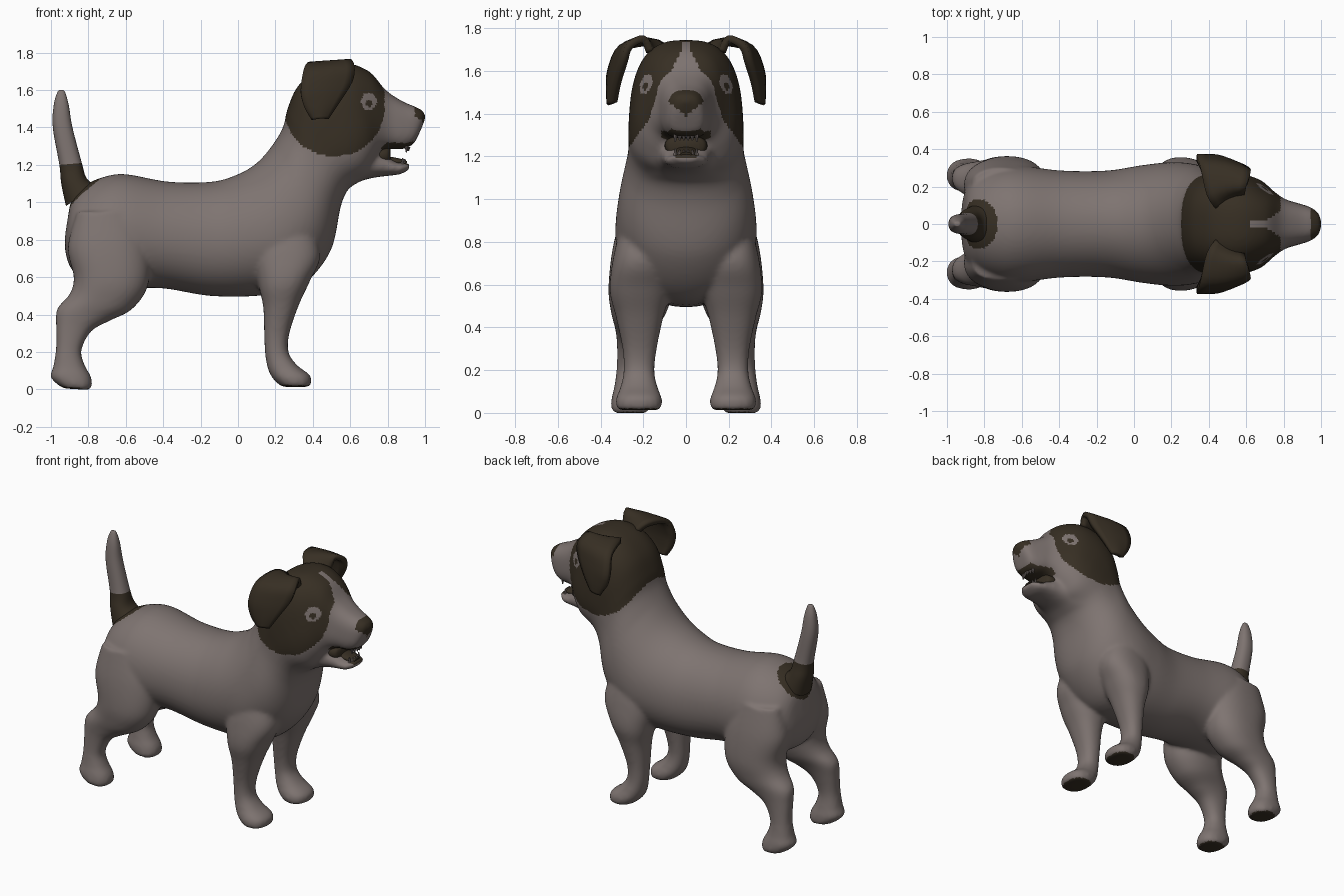
import bpy, bmesh, math
from mathutils import Vector

cube = bpy.data.objects.get("Cube")
if cube:
    bpy.data.objects.remove(cube)


def material(name, rgb):
    m = bpy.data.materials.new(name)
    m.use_nodes = True
    m.diffuse_color = (*rgb, 1)
    m.node_tree.nodes["Principled BSDF"].inputs["Base Color"].default_value = (*rgb, 1)
    return m


COAT, BROWN = 0, 1
MATS = [material("pale coat", (0.21, 0.175, 0.165)),
        material("dark brown", (0.038, 0.028, 0.017))]


def smooth_rows(rows, steps):
    """Catmull-Rom interpolation of rows of numbers."""
    out = []
    for i in range(len(rows) - 1):
        a, b, c, d = (rows[max(i - 1, 0)], rows[i], rows[i + 1],
                      rows[min(i + 2, len(rows) - 1)])
        for k in range(steps):
            t = k / steps
            out.append([q + t * (r - p + t * (2 * p - 5 * q + 4 * r - s
                        + t * (3 * (q - r) + s - p))) / 2
                        for p, q, r, s in zip(a, b, c, d)])
    return out + [list(rows[-1])]


def paint(ob, rule):
    """Colour each face by a rule on its centre and normal."""
    for m in MATS:
        ob.data.materials.append(m)
    for f in ob.data.polygons:
        f.material_index = rule(f.center, f.normal)
    bpy.ops.object.shade_smooth_by_angle(angle=math.radians(50))


def make_object(name, bm):
    bmesh.ops.recalc_face_normals(bm, faces=bm.faces)
    mesh = bpy.data.meshes.new(name)
    bm.to_mesh(mesh)
    bm.free()
    ob = bpy.data.objects.new(name, mesh)
    bpy.context.collection.objects.link(ob)
    bpy.ops.object.select_all(action='DESELECT')
    ob.select_set(True)
    bpy.context.view_layer.objects.active = ob
    return ob


def loft(bm, rows, side=1, power=lambda x: 2.3, taper=0, steps=6, sides=40):
    """Each row: one edge (x, z), opposite edge (x, z), half width, y shift."""
    rings = []
    for ax, az, bx, bz, w, *dy in smooth_rows(rows, steps):
        mid = Vector(((ax + bx) / 2, side * dy[0] if dy else 0, (az + bz) / 2))
        half = Vector(((ax - bx) / 2, 0, (az - bz) / 2))
        ring = []
        for k in range(sides):
            t = math.tau * k / sides
            c, s = (math.copysign(abs(v) ** (2 / power(mid.x)), v)
                    for v in (math.cos(t), math.sin(t)))
            ring.append(bm.verts.new(
                mid + half * c + Vector((0, w * s * (1 - taper * c), 0))))
        rings.append(ring)
    for a, b in zip(rings, rings[1:]):
        for k in range(sides):
            n = (k + 1) % sides
            bm.faces.new((a[k], a[n], b[n], b[k]))
    bm.faces.new(rings[0])
    bm.faces.new(rings[-1])


def body_rule(c, n):
    x, y, z = c.x, abs(c.y), c.z
    # nose
    if x > 0.945 and z > 1.39 + y * 0.8:
        return BROWN
    # lips and jaw rim
    if x > 0.765 and (1.245 - (x - 0.77) * 0.35 < z < 1.288
                      or (n.z < -0.6 and 1.25 < z < 1.33)):
        return BROWN
    # paw pads
    if z < 0.03 and n.z < -0.8:
        return BROWN
    # eyes: pale oval with a dark pupil
    ex, ez = x - 0.70, z - 1.54
    if y > 0.1 and (ex / 0.042) ** 2 + (ez / 0.048) ** 2 < 1:
        return BROWN if ex * ex + (ez + 0.012) ** 2 < 0.0003 else COAT
    # head patch with a pale blaze
    blaze = x > 0.62 and y < min(0.015 + max(0, 1.71 - z) * 0.5, 0.07)
    patch = ((x - 0.515) / 0.27) ** 2 + ((z - 1.51) / 0.265) ** 2 < 1
    crown = z > 1.52 and x < 0.785
    if (patch or crown) and not blaze:
        return BROWN
    # patch round the tail
    if (c - Vector((-0.86, 0, 1.08))).length < 0.14:
        return BROWN
    return COAT


# torso, neck and upper head in one run, rounder behind and squarer in the skull
body = bmesh.new()
loft(body, [
    (-.90, .98, -.925, .82, .05), (-.88, 1.03, -.92, .72, .17),
    (-.82, 1.09, -.87, .62, .25), (-.72, 1.135, -.72, .55, .305),
    (-.60, 1.15, -.60, .54, .31), (-.37, 1.11, -.40, .54, .285),
    (-.14, 1.11, -.15, .50, .285), (0, 1.15, .10, .50, .315),
    (.10, 1.21, .32, .54, .33), (.18, 1.30, .49, .73, .312),
    (.24, 1.40, .55, .98, .275), (.265, 1.50, .59, 1.07, .268),
    (.32, 1.62, .64, 1.115, .268), (.43, 1.715, .69, 1.15, .26),
    (.57, 1.745, .73, 1.21, .232), (.70, 1.70, .77, 1.27, .175),
    (.79, 1.60, .82, 1.285, .132), (.88, 1.54, .88, 1.285, .11),
    (.95, 1.51, .935, 1.31, .09), (.99, 1.487, .965, 1.36, .066),
    (1.003, 1.455, .987, 1.41, .028)],
    power=lambda x: 2.1 + 0.7 * min(1, max(0, (x - 0.35) / 0.15)),
    taper=0.06, steps=8, sides=64)

# lower jaw running back into the throat
loft(body, [
    (.54, 1.26, .57, 1.06, .21), (.64, 1.27, .65, 1.11, .165),
    (.72, 1.28, .72, 1.13, .13), (.79, 1.25, .79, 1.14, .11),
    (.85, 1.215, .85, 1.147, .098),
    (.89, 1.212, .88, 1.155, .085), (.92, 1.21, .915, 1.175, .05)])

# legs
for side in (1, -1):
    loft(body, [
        (.13, .90, .38, .90, .08, .22), (.09, .72, .44, .72, .13, .212),
        (.11, .56, .385, .58, .14, .217), (.135, .44, .325, .45, .11, .217),
        (.14, .30, .275, .30, .08, .217), (.145, .19, .27, .20, .072, .22),
        (.16, .11, .315, .13, .087, .22), (.185, .06, .385, .075, .107, .22),
        (.22, .025, .39, .03, .105, .22), (.24, .013, .38, .013, .095, .22)], side)
    loft(body, [
        (-.86, .95, -.56, .95, .08, .22), (-.91, .76, -.48, .76, .14, .205),
        (-.878, .60, -.48, .56, .15, .213), (-.90, .51, -.565, .43, .128, .222),
        (-.967, .43, -.69, .365, .092, .24), (-.973, .34, -.785, .31, .073, .25),
        (-.973, .22, -.837, .21, .064, .26), (-.988, .12, -.82, .13, .075, .26),
        (-1.003, .07, -.787, .07, .088, .26), (-.97, .03, -.78, .02, .09, .26),
        (-.93, .005, -.80, -.003, .08, .26)], side)

# fuse the parts into one soft skin
dog = make_object("body_head_and_legs", body)
fuse = dog.modifiers.new("fuse", 'REMESH')
fuse.mode = 'VOXEL'
fuse.voxel_size = 0.0125
soften = dog.modifiers.new("soften", 'SMOOTH')
soften.factor = 0.5
soften.iterations = 8
for mod in (fuse.name, soften.name):
    bpy.ops.object.modifier_apply(modifier=mod)
paint(dog, body_rule)

# mouth lining, tongue and tail
for name, rows, rule in (
    ("mouth_lining", [
        (.70, 1.30, .70, 1.20, .09), (.76, 1.30, .76, 1.20, .10),
        (.80, 1.30, .80, 1.20, .09), (.815, 1.29, .815, 1.21, .06)],
     lambda c, n: BROWN),
    ("tongue", [
        (.78, 1.25, .78, 1.20, .05), (.86, 1.235, .86, 1.20, .05),
        (.905, 1.22, .90, 1.20, .025)], lambda c, n: BROWN),
    ("tail", [
        (-.92, .98, -.76, 1.09, .10), (-.945, 1.10, -.81, 1.13, .08),
        (-.955, 1.20, -.835, 1.21, .06), (-.99, 1.40, -.885, 1.40, .05),
        (-.985, 1.52, -.905, 1.52, .037), (-.965, 1.59, -.925, 1.59, .016),
        (-.95, 1.60, -.94, 1.60, .004)],
     lambda c, n: BROWN if c.z < 1.205 else COAT)):
    part = bmesh.new()
    loft(part, rows)
    paint(make_object(name, part), rule)


def ear(name, side):
    """Folded flap: each row holds its back edge and its front edge."""
    rows = smooth_rows([
        (.43, .09, 1.70, .585, .17, 1.69), (.39, .155, 1.735, .60, .20, 1.75),
        (.355, .30, 1.705, .62, .265, 1.715), (.335, .352, 1.60, .605, .29, 1.64),
        (.355, .355, 1.51, .54, .32, 1.54), (.40, .345, 1.445, .475, .335, 1.45)], 4)
    bm = bmesh.new()
    grid = []
    for r in rows:
        a, b = Vector(r[:3]), Vector(r[3:])
        line = []
        for k in range(7):
            p = a.lerp(b, k / 6)
            p.y = side * (p.y + 0.015 * math.sin(math.pi * k / 6))
            line.append(bm.verts.new(p))
        grid.append(line)
    for a, b in zip(grid, grid[1:]):
        for k in range(6):
            bm.faces.new((a[k], a[k + 1], b[k + 1], b[k]))
    ob = make_object(name, bm)
    paint(ob, lambda c, n: BROWN)
    solid = ob.modifiers.new("thickness", 'SOLIDIFY')
    solid.thickness = 0.035
    solid.offset = 0


for side, word in ((1, "left"), (-1, "right")):
    ear(word + "_ear", side)
    # teeth: a canine and two incisors above and below
    for row, z, x, flip in (("upper", 1.285, .915, math.pi), ("lower", 1.22, .895, 0)):
        for kind, y, size in (("canine", .05, .035), ("incisor", .03, .022),
                              ("front", .01, .022)):
            bpy.ops.mesh.primitive_cone_add(
                vertices=8, radius1=.01, radius2=.003, depth=size,
                location=(x - y * 0.3, side * y, z), rotation=(flip, 0, 0))
            tooth = bpy.context.object
            tooth.name = f"{word}_{row}_{kind}_tooth"
            tooth.data.materials.append(MATS[COAT])
